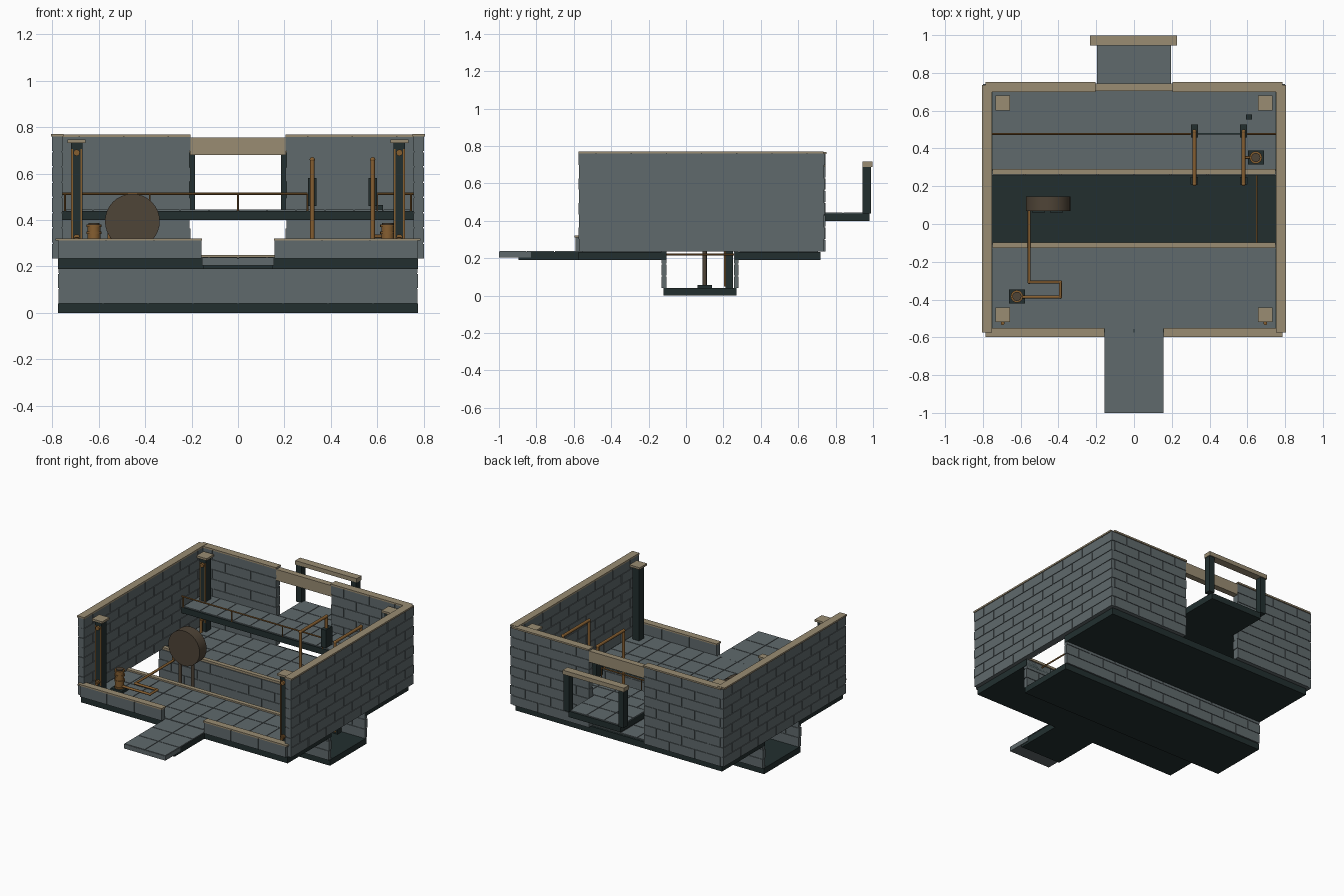
import bpy, bmesh, math
from mathutils import Vector, Matrix

if "Cube" in bpy.data.objects:
    bpy.data.objects.remove(bpy.data.objects["Cube"])


def material(name, rgb):
    m = bpy.data.materials.new(name)
    m.diffuse_color = (*rgb, 1)
    m.use_nodes = True
    m.node_tree.nodes["Principled BSDF"].inputs["Base Color"].default_value = m.diffuse_color
    return m


GREY = material("grey_stone", (0.115, 0.142, 0.15))
DARK = material("dark_iron", (0.016, 0.028, 0.028))
TAN = material("tan_trim", (0.32, 0.262, 0.17))
BRASS = material("brass", (0.235, 0.112, 0.03))
BROWN = material("wheel_brown", (0.078, 0.058, 0.038))


def finish(bm, name, mat, smooth=False):
    me = bpy.data.meshes.new(name)
    bmesh.ops.recalc_face_normals(bm, faces=bm.faces)
    bm.to_mesh(me)
    bm.free()
    ob = bpy.data.objects.new(name, me)
    bpy.context.collection.objects.link(ob)
    me.materials.append(mat)
    if smooth:
        bpy.context.view_layer.objects.active = ob
        ob.select_set(True)
        bpy.ops.object.shade_smooth_by_angle(angle=math.radians(40))
        ob.select_set(False)
    return ob


def add_box(bm, x0, x1, y0, y1, z0, z1):
    m = Matrix.Translation(((x0 + x1) / 2, (y0 + y1) / 2, (z0 + z1) / 2))
    m = m @ Matrix.Diagonal((abs(x1 - x0), abs(y1 - y0), abs(z1 - z0), 1))
    bmesh.ops.create_cube(bm, size=1, matrix=m)


def boxes(name, mat, *dims):
    bm = bmesh.new()
    for d in dims:
        add_box(bm, *d)
    return finish(bm, name, mat)


def add_rod(bm, a, b, r, n=12):
    a, b = Vector(a), Vector(b)
    m = Matrix.Translation((a + b) / 2) @ (b - a).to_track_quat('Z', 'Y').to_matrix().to_4x4()
    bmesh.ops.create_cone(bm, cap_ends=True, segments=n, radius1=r, radius2=r,
                          depth=(b - a).length, matrix=m)


def pipe(name, pts, r, mat=BRASS):
    bm = bmesh.new()
    for a, b in zip(pts, pts[1:]):
        add_rod(bm, a, b, r)
    for p in pts[1:-1]:
        bmesh.ops.create_uvsphere(bm, u_segments=12, v_segments=6, radius=r * 1.15,
                                  matrix=Matrix.Translation(p))
    return finish(bm, name, mat, True)


def brick_wall(name, x0, x1, y0, y1, z0, z1):
    """Stone core with slightly proud staggered courses."""
    d, g = 0.004, 0.003
    bm = bmesh.new()
    along_x = (x1 - x0) > (y1 - y0)
    add_box(bm, x0 + d, x1 - d, y0 + d, y1 - d, z0, z1)
    rows = max(1, round((z1 - z0) / 0.066))
    h = (z1 - z0) / rows
    s, e = (x0, x1) if along_x else (y0, y1)
    length = (e - s) / max(1, round((e - s) / 0.2))
    for r in range(rows):
        za, zb = z0 + r * h + g * (r > 0), z0 + (r + 1) * h - g * (r < rows - 1)
        p = s - (length / 2 if r % 2 else 0)
        while p < e - 0.001:
            a, b = max(s, p + g), min(e, p + length - g)
            if along_x:
                add_box(bm, a, b, y0, y1, za, zb)
            else:
                add_box(bm, x0, x1, a, b, za, zb)
            p += length
    return finish(bm, name, GREY)


def tiles(name, x0, x1, y0, y1, z, size=0.13):
    """Thin floor sheet carrying separate flat tiles."""
    bm = bmesh.new()
    add_box(bm, x0, x1, y0, y1, z, z + 0.002)
    nx, ny = (max(1, round(v / size)) for v in (x1 - x0, y1 - y0))
    w, h, g = (x1 - x0) / nx, (y1 - y0) / ny, 0.002
    for i in range(nx):
        for j in range(ny):
            add_box(bm, x0 + i * w + g, x0 + (i + 1) * w - g,
                    y0 + j * h + g, y0 + (j + 1) * h - g, z + 0.001, z + 0.006)
    return finish(bm, name, GREY)


# Ground slabs either side of the channel, and the entrance ramp
boxes("floor_slabs", DARK, (-.775, .775, -.575, -.105, .19, .234),
      (-.775, .775, .262, .72, .19, .234))
boxes("entry_slab", DARK, (-.15, .15, -.895, -.57, .19, .232))
boxes("entry_step", GREY, (-.155, .155, -1, -.83, .205, .234))
tiles("front_floor_tiles", -.75, .75, -.555, -.12, .234)
tiles("back_floor_tiles", -.75, .75, .285, .705, .234)
tiles("entry_tiles", -.155, .155, -1, -.555, .232)

# Sunken channel with open ends
boxes("channel_bed", DARK, (-.775, .775, -.12, .27, 0, .04))
brick_wall("channel_front_wall", -.775, .775, -.13, -.105, .04, .235)
brick_wall("channel_back_wall", -.775, .775, .257, .28, .04, .235)
boxes("channel_copings", TAN, (-.75, .75, -.126, -.097, .235, .25),
      (-.75, .75, .262, .292, .235, .25))
pipe("channel_rod", [(.65, -.11, .22), (.65, .265, .22)], .005)

# Enclosing walls and their copings
for side, s in (("left", -1), ("right", 1)):
    def span(a, b):
        return (min(s * a, s * b), max(s * a, s * b))
    brick_wall(side + "_wall", *span(.755, .8), -.575, .742, .235, .76)
    brick_wall(side + "_back_wall", *span(.205, .78), .705, .745, .235, .76)
    brick_wall(side + "_front_wall", *span(.155, .775), -.592, -.555, .235, .312)
    boxes(side + "_copings", TAN, (*span(.752, .805), -.575, .735, .759, .77),
          (*span(.205, .785), .7, .752, .757, .768),
          (*span(.155, .785), -.597, -.55, .311, .321))
boxes("back_lintel", TAN, (-.207, .207, .705, .745, .68, .755))

# Raised platform, balcony and its gateway
boxes("platform", DARK, (-.755, .755, .475, .705, .4, .44))
boxes("balcony", DARK, (-.195, .195, .70, .98, .4, .44))
tiles("platform_tiles", -.75, .75, .482, .705, .439)
tiles("balcony_tiles", -.195, .195, .705, .975, .439)
boxes("gate_posts", DARK, *[(c - .02, c + .02, .945, .99, .44, .69) for c in (-.205, .205)])
boxes("gate_lintel", TAN, (-.232, .228, .945, .997, .688, .716))

# Platform railing
bm = bmesh.new()
for a, b in ((-.755, .3), (.58, .755)):
    add_rod(bm, (a, .477, .513), (b, .477, .513), .005, 8)
for x in (-.745, -.38, 0, .3, .6, .745):
    add_rod(bm, (x, .477, .44), (x, .477, .513), .004, 8)
finish(bm, "platform_railing", BRASS, True)

# Corner columns with brass edging and bosses
for cx in (-.695, .695):
    for cy in (-.48, .64):
        tag = ("left" if cx < 0 else "right") + ("_front" if cy < 0 else "_back")
        boxes(tag + "_column", DARK, (cx - .025, cx + .025, cy - .025, cy + .025, .235, .732))
        boxes(tag + "_column_cap", TAN, (cx - .039, cx + .039, cy - .039, cy + .039, .732, .746))
        bm = bmesh.new()
        for e in (-.02, .02):
            add_box(bm, cx + e - .004, cx + e + .004, cy - .028, cy - .024, .3, .705)
        for z in (.325, .69):
            add_rod(bm, (cx, cy - .038, z), (cx, cy - .022, z), .014)
        add_rod(bm, (cx, cy - .045, .24), (cx, cy - .045, .325), .01)
        add_rod(bm, (cx, cy - .045, .318), (cx, cy - .02, .318), .01)
        finish(bm, tag + "_column_fittings", BRASS, True)

# Angled pipes rising from the channel to the platform
for i, x in enumerate((.32, .58)):
    pipe(f"riser_pipe_{i}", [(x, .212, .05), (x, .212, .66), (x, .49, .66), (x, .49, .56)], .01)
    boxes(f"riser_post_{i}", DARK, (x - .02, x + .02, .21, .25, .04, .235))
    boxes(f"riser_housing_{i}", DARK, (x - .018, x + .018, .458, .528, .46, .582))
boxes("valve_box", DARK, (.592, .625, .552, .58, .44, .465))

# Pumps
for i, (x, y) in enumerate(((-.62, -.383), (.645, .352))):
    boxes(f"pump_base_{i}", DARK, (x - .042, x + .042, y - .037, y + .037, .238, .258))
    bm = bmesh.new()
    add_rod(bm, (x, y, .255), (x, y, .38), .028, 16)
    for z in (.265, .31, .345, .375):
        add_rod(bm, (x, y, z - .005), (x, y, z + .005), .033, 16)
    finish(bm, f"pump_barrel_{i}", BRASS, True)
    bm = bmesh.new()
    add_rod(bm, (x, y, .375), (x, y, .388), .024, 16)
    finish(bm, f"pump_lid_{i}", BROWN, True)
pipe("wheel_feed_pipe", [(-.6, -.387, .275), (-.39, -.387, .275), (-.39, -.308, .275),
                         (-.555, -.308, .275), (-.555, .1, .275), (-.555, .1, .36)], .008)
pipe("pump_link_pipe", [(.645, .352, .33), (.58, .352, .33), (.58, .22, .33)], .007)

# Large wheel standing in the channel
bm = bmesh.new()
add_rod(bm, (-.455, .07, .395), (-.455, .145, .395), .118, 32)
finish(bm, "wheel", BROWN, True)
bm = bmesh.new()
for x in (-.505, -.41):
    add_rod(bm, (x, .1, .05), (x, .1, .36), .011)
finish(bm, "wheel_legs", BROWN, True)
boxes("wheel_feet", DARK, *[(x - .035, x + .035, .062, .138, .04, .056) for x in (-.505, -.41)])
